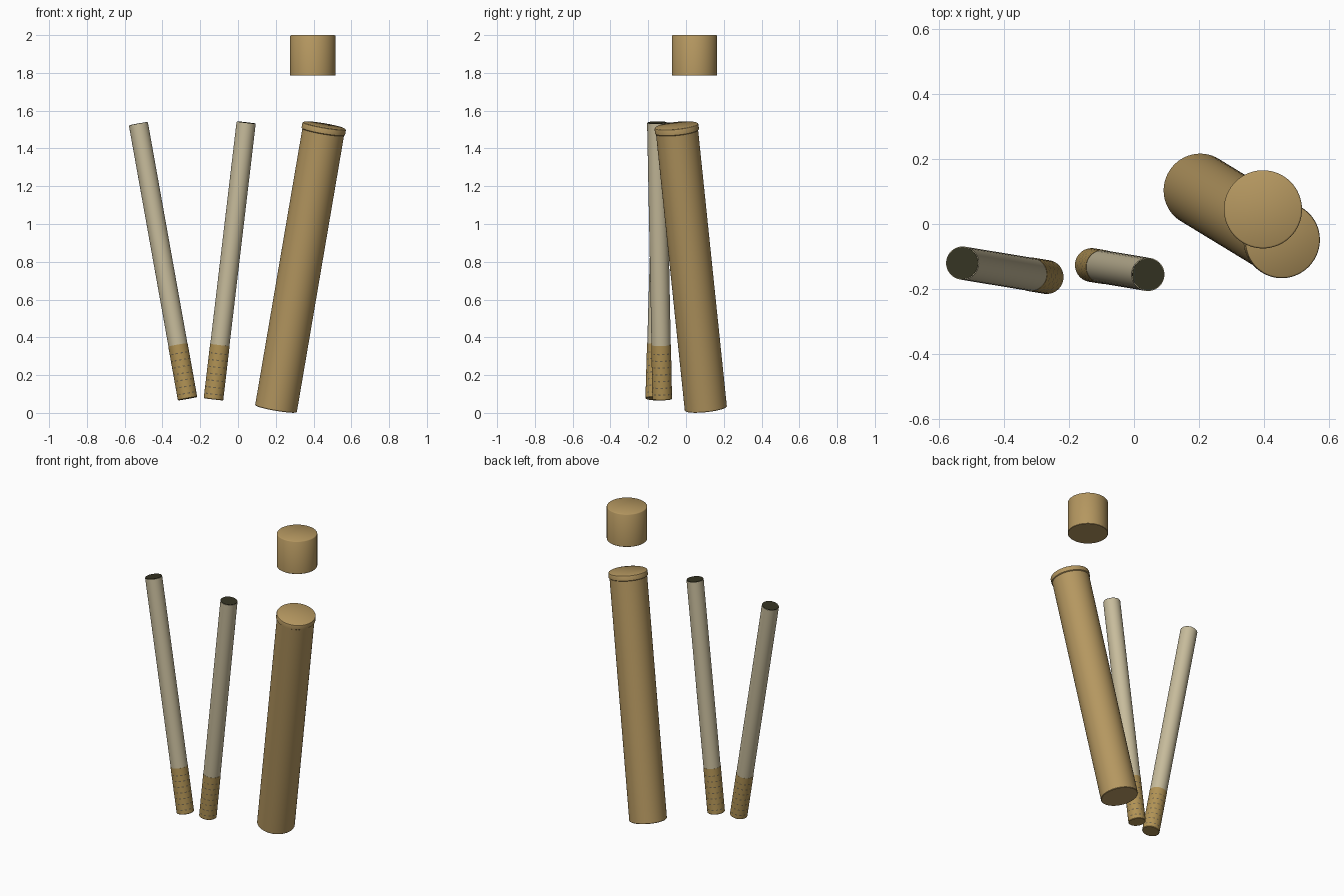
import bpy, bmesh, math
from mathutils import Vector

cube = bpy.data.objects.get("Cube")
if cube:
    bpy.data.objects.remove(cube, do_unlink=True)


def material(name, rgb):
    m = bpy.data.materials.new(name)
    m.use_nodes = True
    m.diffuse_color = (*rgb, 1)
    bsdf = m.node_tree.nodes["Principled BSDF"]
    bsdf.inputs["Base Color"].default_value = (*rgb, 1)
    bsdf.inputs["Roughness"].default_value = 0.7
    return m


TAN = material("tan", (0.46, 0.31, 0.117))
PAPER = material("paper cream", (0.57, 0.50, 0.33))
CORK = material("cork", (0.44, 0.29, 0.09))
FLECK = material("dark fleck", (0.15, 0.12, 0.07))
LEAF = material("dark leaf", (0.035, 0.033, 0.016))


def lathe(name, profile, base, tip, mats, sides=48, pick=None):
    """Closed turned solid; profile holds (radius, distance along the axis)."""
    bm = bmesh.new()
    rings = []
    for r, h in profile:
        rings.append([bm.verts.new((r * math.cos(a), r * math.sin(a), h))
                      for a in (math.tau * k / sides for k in range(sides))])
    for row, (low, high) in enumerate(zip(rings, rings[1:])):
        for k in range(sides):
            n = (k + 1) % sides
            f = bm.faces.new((low[k], low[n], high[n], high[k]))
            if pick:
                f.material_index = pick(row, k)
    bm.faces.new(rings[0][::-1])
    bm.faces.new(rings[-1])
    mesh = bpy.data.meshes.new(name)
    bm.to_mesh(mesh)
    bm.free()
    for m in mats:
        mesh.materials.append(m)
    obj = bpy.data.objects.new(name, mesh)
    bpy.context.collection.objects.link(obj)
    obj.location = base
    obj.rotation_mode = 'QUATERNION'
    obj.rotation_quaternion = (tip - base).to_track_quat('Z', 'Y')
    bpy.ops.object.select_all(action='DESELECT')
    obj.select_set(True)
    bpy.context.view_layer.objects.active = obj
    bpy.ops.object.shade_smooth_by_angle(angle=math.radians(35))
    return obj


# Leaning storage tube with a slightly wider rim
base, tip = Vector((0.201, 0.105, 0.022)), Vector((0.457, -0.051, 1.522))
length = (tip - base).length
body_r, rim_r = 0.112, 0.117
lathe("tube_body", [(body_r - 0.003, 0), (body_r, 0.003), (body_r, length - 0.03)],
      base, tip, [TAN], 64)
lathe("tube_rim", [(body_r, length - 0.036), (rim_r, length - 0.032),
                   (rim_r, length - 0.008), (rim_r - 0.002, length - 0.003),
                   (rim_r - 0.007, length)], base, tip, [TAN], 64)

# Upright cap floating above the tube
cap_base, cap_tip = Vector((0.396, 0.045, 1.785)), Vector((0.396, 0.045, 2))
height, cap_r = 0.215, 0.12
lathe("tube_cap", [(cap_r - 0.002, 0), (cap_r, 0.002), (cap_r, height - 0.005),
                   (cap_r - 0.002, height - 0.002), (cap_r - 0.005, height)],
      cap_base, cap_tip, [TAN], 64)


# Slim paper sticks with a flecked cork tip and a dark filling
def stick(side, base, tip):
    length = (tip - base).length
    r, cork_r, cork_len = 0.051, 0.052, 0.29
    cork = [(cork_r - 0.003, 0), (cork_r, 0.003)]
    for i in range(7):
        h = 0.025 + 0.036 * i
        cork += [(cork_r, h), (cork_r, h + 0.006)]
    cork.append((cork_r, cork_len))

    def fleck(row, k):
        # Every second band is a dashed ring, staggered from its neighbour
        ring = row >= 2 and row % 2 == 0
        return int(ring and (k + row) % 4 < 2)

    lathe(side + "_stick_tip", cork, base, tip, [CORK, FLECK], pick=fleck)
    lathe(side + "_stick_paper", [(r, cork_len - 0.01), (r, length)],
          base, tip, [PAPER])
    lathe(side + "_stick_filling", [(r - 0.002, length - 0.01), (r - 0.002, length + 0.003)],
          base, tip, [LEAF])


stick("right", Vector((-0.267, -0.163, 0.075)), Vector((-0.527, -0.12, 1.528)))
stick("left", Vector((-0.130, -0.126, 0.072)), Vector((0.043, -0.155, 1.535)))
